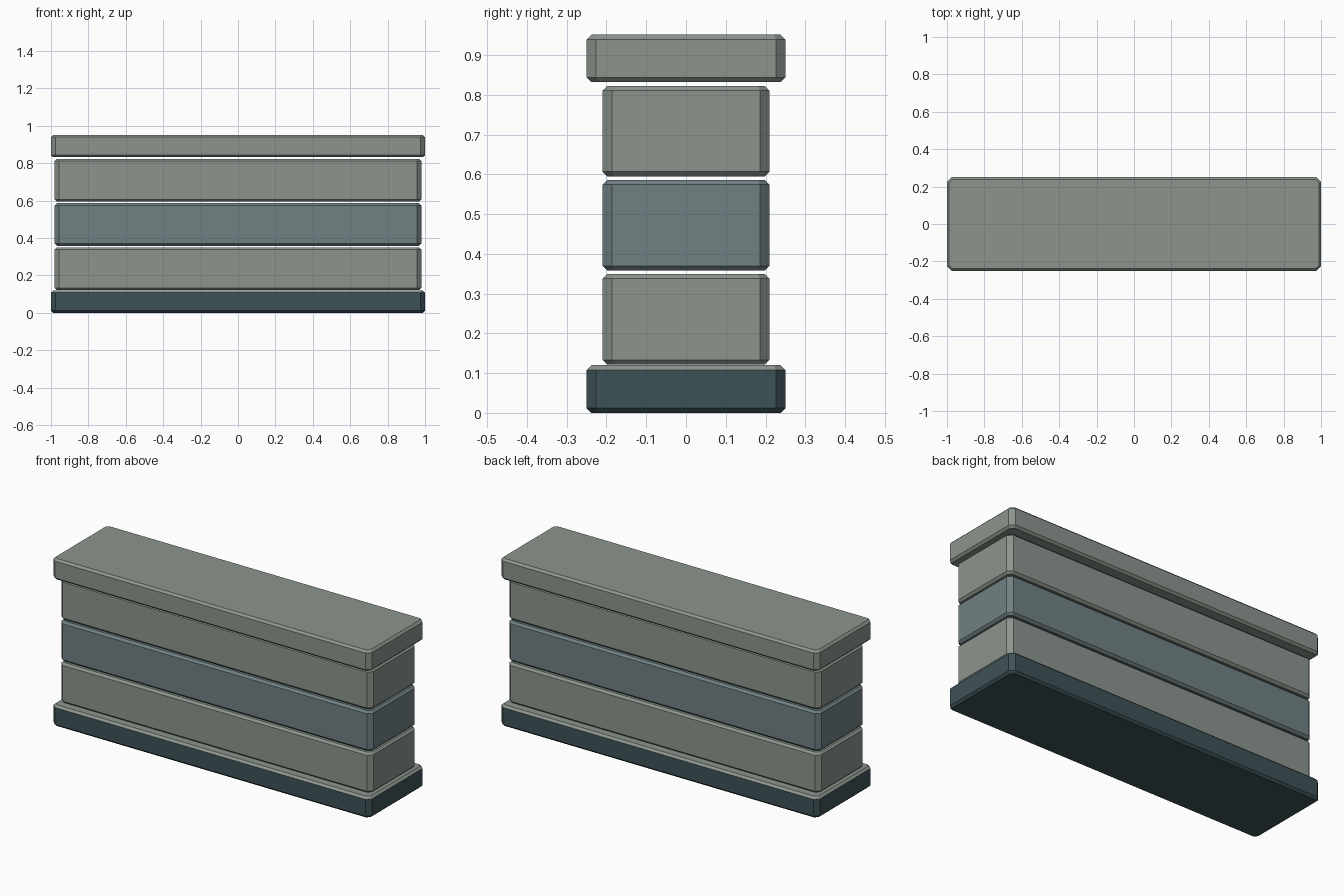
import bpy, bmesh

if "Cube" in bpy.data.objects:
    bpy.data.objects.remove(bpy.data.objects["Cube"])


def material(name, rgb):
    m = bpy.data.materials.new(name)
    m.diffuse_color = (*rgb, 1)
    m.use_nodes = True
    m.node_tree.nodes["Principled BSDF"].inputs["Base Color"].default_value = m.diffuse_color
    return m


pale = material("pale_stone", (0.26, 0.30, 0.265))
blue = material("blue_stone", (0.165, 0.22, 0.23))
dark = material("dark_stone", (0.048, 0.085, 0.098))


def slab(name, hx, hy, z0, z1, mat, top_mat=None):
    """Block with wide corner chamfers and narrow rim chamfers."""
    bm = bmesh.new()
    bmesh.ops.create_cube(bm, size=1)
    for v in bm.verts:
        v.co = (v.co.x * 2 * hx, v.co.y * 2 * hy, z1 if v.co.z > 0 else z0)
    # upright corners
    upright = [e for e in bm.edges if abs(e.verts[0].co.z - e.verts[1].co.z) > 0.01]
    bmesh.ops.bevel(bm, geom=upright, offset=0.024, segments=1, affect='EDGES')
    # top and bottom rims
    rims = [e for e in bm.edges if abs(e.verts[0].co.z - e.verts[1].co.z) < 1e-4]
    bmesh.ops.bevel(bm, geom=rims, offset=0.012, segments=1, affect='EDGES')
    bmesh.ops.recalc_face_normals(bm, faces=bm.faces)
    if top_mat:
        for f in bm.faces:
            f.material_index = 1 if f.normal.z > 0.3 else 0
    mesh = bpy.data.meshes.new(name)
    bm.to_mesh(mesh)
    bm.free()
    mesh.materials.append(mat)
    if top_mat:
        mesh.materials.append(top_mat)
    ob = bpy.data.objects.new(name, mesh)
    bpy.context.collection.objects.link(ob)


# plinth with a paler top
slab("base_slab", 1.0, 0.25, 0.0, 0.12, dark, pale)

# three stacked courses with thin open joints
for i, (name, mat) in enumerate((("lower", pale), ("middle", blue), ("upper", pale))):
    z = 0.1215 + i * 0.2365
    slab(name + "_course", 0.98, 0.21, z, z + 0.228, mat)

# overhanging cap
slab("cap_slab", 1.0, 0.25, 0.832, 0.951, pale)
